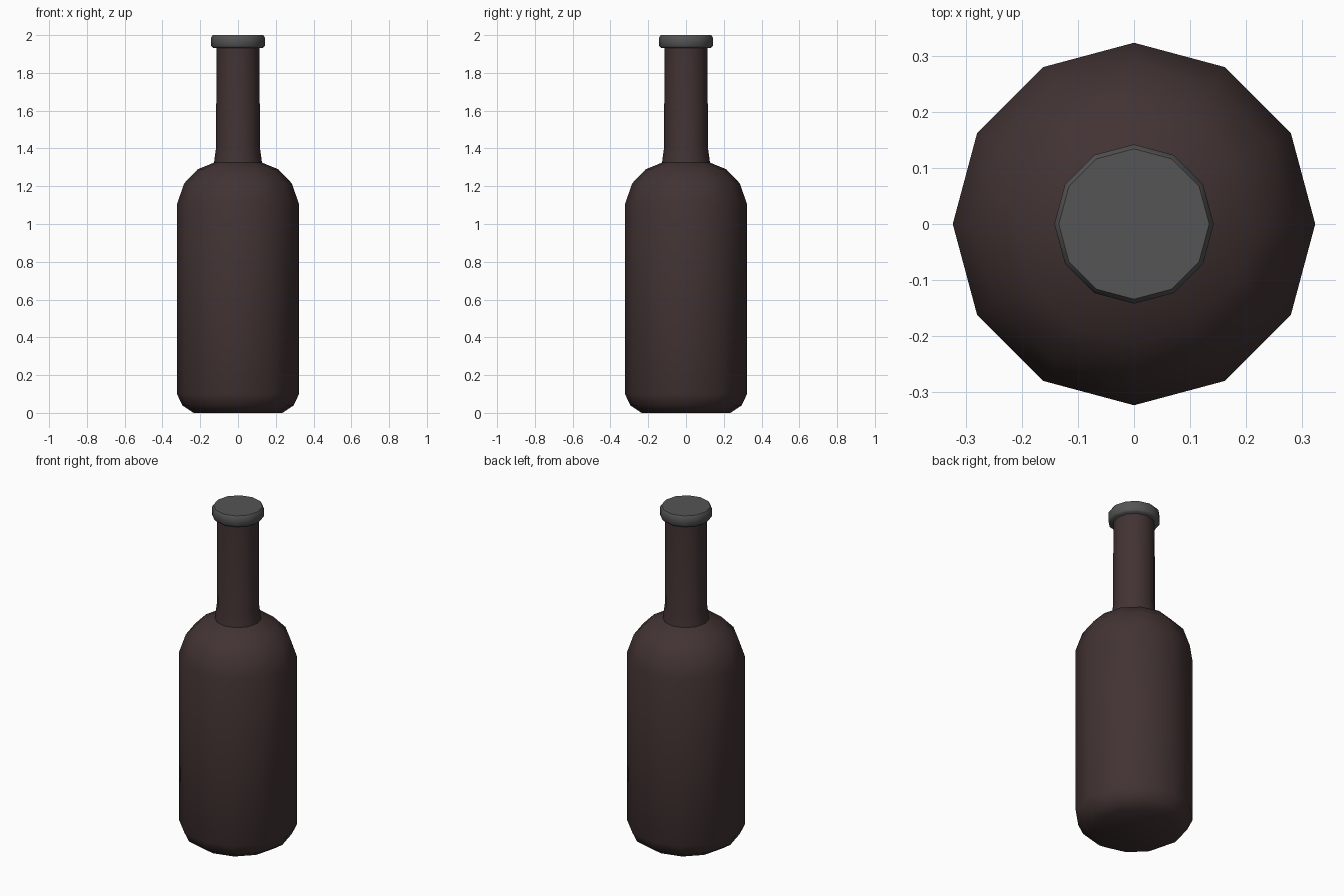
import bpy, bmesh, math

if "Cube" in bpy.data.objects:
    bpy.data.objects.remove(bpy.data.objects["Cube"])

SIDES = 12

def material(name, rgb):
    m = bpy.data.materials.new(name)
    m.diffuse_color = (*rgb, 1)
    m.use_nodes = True
    m.node_tree.nodes["Principled BSDF"].inputs["Base Color"].default_value = m.diffuse_color
    return m

def lathe(name, profile, mat):
    """Spin a (radius, z) profile round the z axis and close both ends."""
    bm = bmesh.new()
    rings = []
    for r, z in profile:
        rings.append([bm.verts.new((r * math.cos(2 * math.pi * i / SIDES),
                                    r * math.sin(2 * math.pi * i / SIDES), z))
                      for i in range(SIDES)])
    for a, b in zip(rings, rings[1:]):
        for i in range(SIDES):
            j = (i + 1) % SIDES
            bm.faces.new((a[i], a[j], b[j], b[i]))
    bm.faces.new(rings[0][::-1])
    bm.faces.new(rings[-1])
    me = bpy.data.meshes.new(name)
    bm.to_mesh(me)
    bm.free()
    me.materials.append(mat)
    ob = bpy.data.objects.new(name, me)
    bpy.context.collection.objects.link(ob)
    bpy.ops.object.select_all(action='DESELECT')
    ob.select_set(True)
    bpy.context.view_layer.objects.active = ob
    bpy.ops.object.shade_smooth_by_angle(angle=math.radians(50))
    return ob

glass = material("dark brown glass", (0.055, 0.033, 0.033))
grey = material("grey cap", (0.09, 0.09, 0.09))

# Bottle body with rounded base, shoulder and neck
lathe("bottle", [(0.235, 0), (0.295, 0.04), (0.323, 0.10), (0.323, 1.105),
                 (0.285, 1.215), (0.213, 1.29), (0.127, 1.325),
                 (0.116, 1.405), (0.114, 1.95)], glass)

# Cap with softened rims
lathe("cap", [(0.132, 1.932), (0.142, 1.942), (0.142, 1.988), (0.134, 2.0)], grey)
